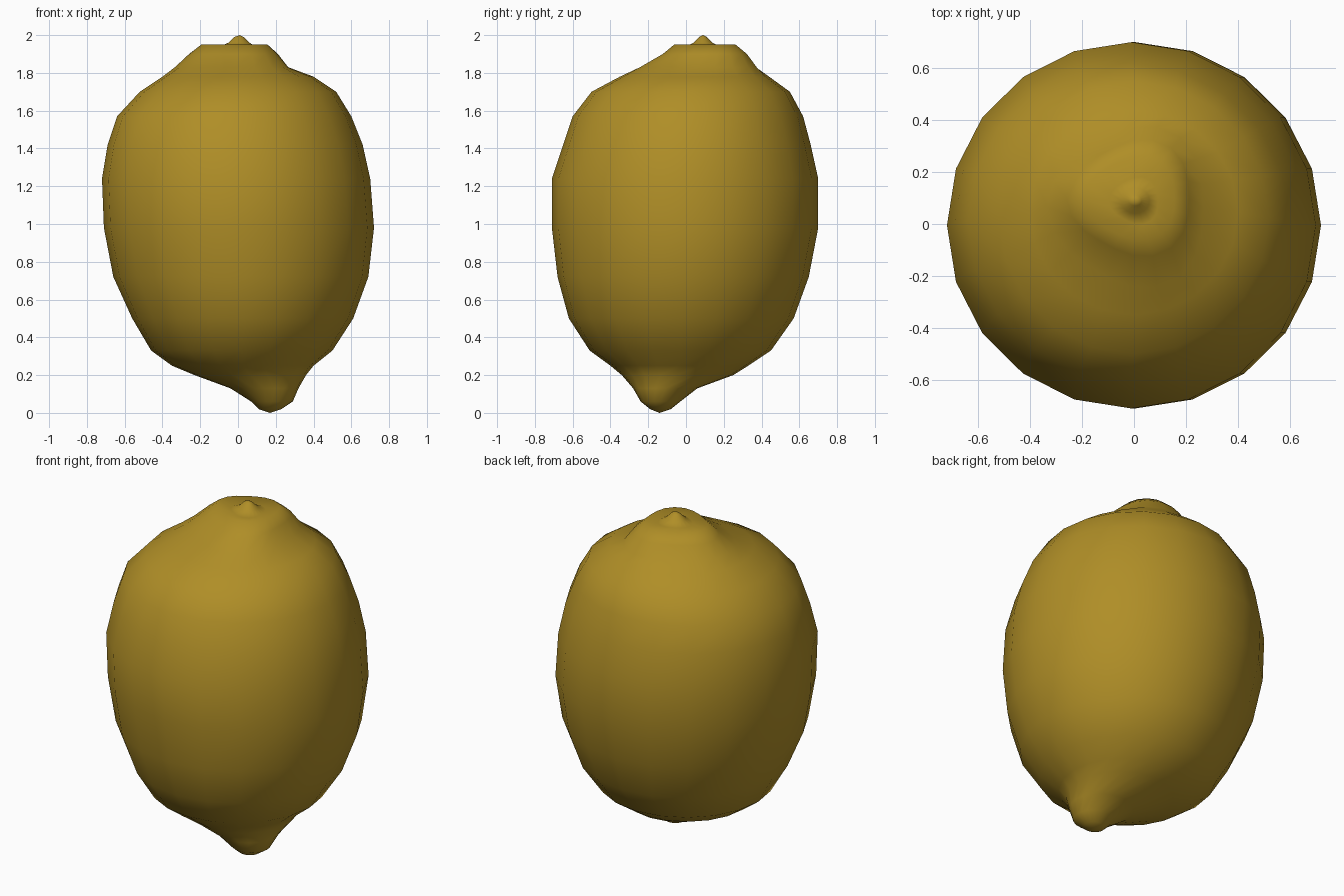
import bpy
import bmesh
from math import cos, pi, tau, sin

# Remove the default object
default_cube = bpy.data.objects.get("Cube")
if default_cube:
    bpy.data.objects.remove(default_cube, do_unlink=True)

SEGMENTS = 20

# Each station is: height, left and right edge, front and back edge
TIP = [
    (.02, .11, .23, -.19, -.08),
    (.06, .07, .29, -.24, -.03),
    (.13, -.04, .32, -.28, .06),
    (.20, -.23, .36, -.34, .25),
]
BODY = [
    (.25, -.35, .40, -.40, .33),
    (.33, -.46, .50, -.51, .45),
    (.50, -.56, .61, -.62, .57),
    (.72, -.66, .69, -.68, .65),
    (.98, -.71, .72, -.71, .70),
    (1.24, -.72, .70, -.71, .70),
    (1.42, -.69, .66, -.65, .66),
    (1.57, -.64, .60, -.60, .62),
    (1.70, -.52, .52, -.50, .55),
    (1.78, -.40, .40, -.35, .44),
]
COLLAR = [
    (1.83, -.31, .29, -.24, .37),
    (1.90, -.24, .23, -.12, .32),
    (1.95, -.18, .17, -.06, .26),
    (1.94, -.09, .10, .00, .18),
]
STEM_SCAR = [
    (1.96, -.05, .06, .04, .14),
    (1.99, -.02, .03, .07, .11),
]


def add_ring(bm, station, lobes=0.0):
    """Add an oval of vertices; lobes pushes three bulges outward."""
    z, left, right, front, back = station
    ring = []
    for i in range(SEGMENTS):
        angle = tau * i / SEGMENTS
        swell = 1 + lobes * cos(3 * angle - pi)
        x = (left + right) / 2 + (right - left) / 2 * swell * cos(angle)
        y = (front + back) / 2 + (back - front) / 2 * swell * sin(angle)
        ring.append(bm.verts.new((x, y, z)))
    return ring


def bridge(bm, lower, upper):
    """Join two neighbouring rings with quads."""
    for i in range(SEGMENTS):
        j = (i + 1) % SEGMENTS
        bm.faces.new((lower[i], lower[j], upper[j], upper[i]))


def close(bm, ring, point):
    """Close an end of the skin with a fan of triangles."""
    pole = bm.verts.new(point)
    for i in range(SEGMENTS):
        bm.faces.new((ring[i], ring[(i + 1) % SEGMENTS], pole))


# Fruit skin: leaning tip, rounded body, lobed collar and stem scar
bm = bmesh.new()
rings = [add_ring(bm, station) for station in TIP + BODY]
rings += [add_ring(bm, station, lobes=0.08) for station in COLLAR]
rings += [add_ring(bm, station) for station in STEM_SCAR]
for lower, upper in zip(rings, rings[1:]):
    bridge(bm, lower, upper)
close(bm, rings[0], (.17, -.14, 0))
close(bm, rings[-1], (.01, .09, 2))
bmesh.ops.recalc_face_normals(bm, faces=bm.faces)

mesh = bpy.data.meshes.new("lemon_skin")
bm.to_mesh(mesh)
bm.free()
lemon = bpy.data.objects.new("lemon_skin", mesh)
bpy.context.collection.objects.link(lemon)

# Lemon peel colour
peel = bpy.data.materials.new("peel_yellow")
peel.use_nodes = True
colour = (.43, .27, .02, 1)
peel.diffuse_color = colour
shader = next(n for n in peel.node_tree.nodes if n.type == 'BSDF_PRINCIPLED')
shader.inputs["Base Color"].default_value = colour
mesh.materials.append(peel)

# Smooth shading over the whole skin
mesh.shade_smooth()
